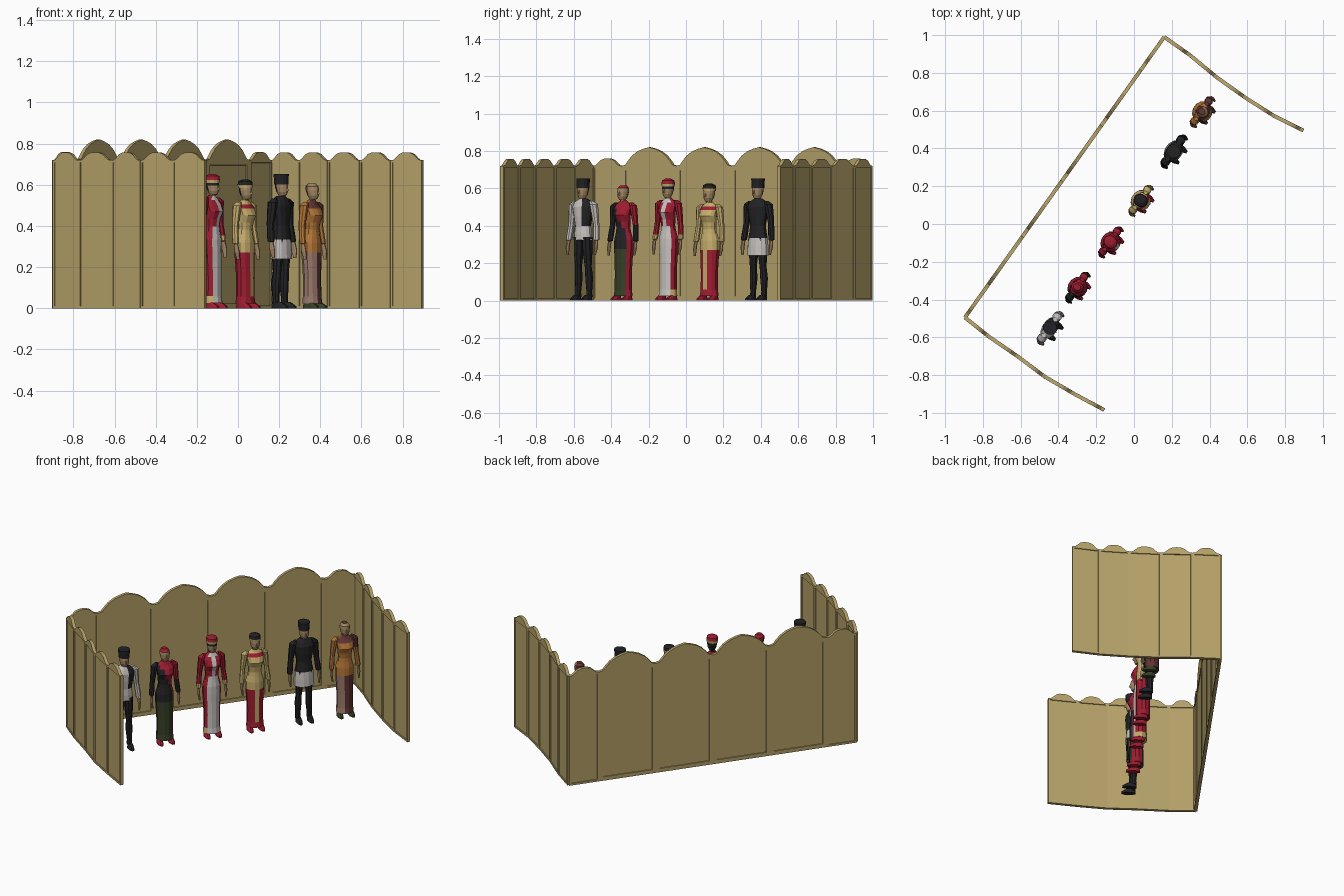
import bpy, bmesh, math
from mathutils import Vector

if "Cube" in bpy.data.objects:
    bpy.data.objects.remove(bpy.data.objects["Cube"])

COLOURS = {
    "wall_tan": (0.46, 0.355, 0.14), "skin": (0.36, 0.235, 0.125),
    "black": (0.016, 0.016, 0.018), "white": (0.56, 0.53, 0.51),
    "red": (0.34, 0.012, 0.03), "gold": (0.56, 0.42, 0.15),
    "dark_green": (0.035, 0.05, 0.02), "orange": (0.46, 0.18, 0.04),
    "maroon": (0.12, 0.035, 0.035), "dusty_pink": (0.32, 0.19, 0.15)}
NAMES = list(COLOURS)
MATS = []
for n, c in COLOURS.items():
    m = bpy.data.materials.new(n)
    m.diffuse_color = (*c, 1)
    m.use_nodes = True
    m.node_tree.nodes["Principled BSDF"].inputs["Base Color"].default_value = m.diffuse_color
    MATS.append(m)


def finish(name, bm, rule, loc=(0, 0, 0), rot=0.0):
    """Turn bm into an object; rule is a colour name or a function of the face centre."""
    bmesh.ops.recalc_face_normals(bm, faces=bm.faces)
    used = []
    for f in bm.faces:
        col = rule if isinstance(rule, str) else rule(*f.calc_center_median())
        if col not in used:
            used.append(col)
        f.material_index = used.index(col)
    me = bpy.data.meshes.new(name)
    bm.to_mesh(me)
    bm.free()
    for col in used:
        me.materials.append(MATS[NAMES.index(col)])
    ob = bpy.data.objects.new(name, me)
    ob.location, ob.rotation_euler = loc, (0, 0, rot)
    bpy.context.collection.objects.link(ob)


# ---------------------------------------------------------------- walls
T, H = 0.02, 0.72
ROUND = [(0, 0), (.1, .05), (.17, .3), (.27, .75), (.38, .95), (.5, 1)]
OGEE = [(0, 0), (.07, .06), (.11, .25), (.19, .55), (.29, .78), (.4, .92), (.5, 1)]


def panel(name, p0, p1, shape, rise, margin):
    p0, p1 = Vector(p0), Vector(p1)
    d = p1 - p0
    L = d.length
    bm = bmesh.new()
    # slab with a recessed field on both sides
    lo = [bm.verts.new((x, y, 0)) for x, y in ((0, -T/2), (L, -T/2), (L, T/2), (0, T/2))]
    hi = [bm.verts.new((v.co.x, v.co.y, H)) for v in lo]
    bm.faces.new(lo)
    bm.faces.new(hi)
    sides = [bm.faces.new((lo[i], lo[(i+1) % 4], hi[(i+1) % 4], hi[i])) for i in range(4)]
    bmesh.ops.recalc_face_normals(bm, faces=bm.faces)
    big = [sides[0], sides[2]]
    bmesh.ops.inset_individual(bm, faces=big, thickness=margin, depth=0)
    bmesh.ops.inset_individual(bm, faces=big, thickness=0.001, depth=-0.005)
    # arched crest
    prof = shape + [(1 - t, h) for t, h in reversed(shape[:-1])]
    a = [bm.verts.new((t*L, -T/2, H + h*rise)) for t, h in prof]
    b = [bm.verts.new((t*L, T/2, H + h*rise)) for t, h in prof]
    bm.faces.new(a)
    bm.faces.new(b)
    for i in range(len(prof) - 1):
        bm.faces.new((a[i], a[i+1], b[i+1], b[i]))
    finish(name, bm, "wall_tan", (p0.x, p0.y, 0), math.atan2(d.y, d.x))


A, B = Vector((-0.895, -0.495)), Vector((0.16, 0.99))
cuts = [0, .105, .302, .5, .698, .895, 1]
for i in range(6):
    small = i in (0, 5)
    panel(f"back_panel_{i+1}", A.lerp(B, cuts[i]), A.lerp(B, cuts[i+1]),
          ROUND if small else OGEE, 0.04 if small else 0.1, 0.018 if small else 0.035)
wings = {"left": [(-.895, -.495), (-.77, -.595), (-.61, -.705), (-.47, -.81), (-.315, -.9), (-.157, -.985)],
         "right": [(.16, .99), (.295, .895), (.44, .775), (.595, .665), (.745, .57), (.897, .495)]}
for side, pts in wings.items():
    for i in range(5):
        panel(f"{side}_wing_panel_{i+1}", pts[i], pts[i+1], ROUND, 0.038, 0.015)

# ---------------------------------------------------------------- figures
ROT = math.radians(54.6)


def loft(name, fig, rings, rule, n=12, mirror=False):
    """Skin rings (x, y, z, rx, ry); the figure faces local -y."""
    loc, s = fig
    for sgn in ((-1, 1) if mirror else (1,)):
        bm = bmesh.new()
        loops = []
        for x, y, z, rx, ry in rings:
            ang = [2*math.pi*(k + .5)/n + math.pi/2 for k in range(n)]
            loops.append([bm.verts.new((sgn*x + rx*math.cos(t), y + ry*math.sin(t), z*s)) for t in ang])
        for p, q in zip(loops, loops[1:]):
            for k in range(n):
                bm.faces.new((p[k], p[(k+1) % n], q[(k+1) % n], q[k]))
        bm.faces.new(loops[0])
        bm.faces.new(loops[-1])
        suffix = {-1: "_a", 1: "_b"}[sgn] if mirror else ""
        finish(name + suffix, bm, rule, loc, ROT)


HEAD = [(0, .002, .515, .017, .017), (0, 0, .545, .017, .018), (0, -.008, .547, .017, .02),
        (0, -.006, .565, .026, .03), (0, -.002, .59, .03, .035), (0, 0, .61, .029, .034),
        (0, .002, .625, .017, .02)]
TALL_HAT = [(0, 0, .602, .033, .037), (0, 0, .615, .033, .037), (0, 0, .652, .036, .039)]
LOW_HAT = [(0, 0, .603, .033, .037), (0, 0, .618, .035, .039), (0, 0, .636, .032, .036), (0, 0, .645, .015, .018)]
TORSO_M = [(0, 0, .325, .054, .038), (0, 0, .36, .052, .038), (0, 0, .4, .047, .034), (0, 0, .45, .056, .039),
           (0, 0, .5, .067, .04), (0, .002, .525, .058, .032), (0, .003, .545, .022, .022)]
TORSO_F = [(0, 0, .39, .04, .032), (0, -.002, .43, .044, .036), (0, -.012, .465, .05, .043),
           (0, -.004, .5, .055, .036), (0, .002, .52, .047, .027), (0, .003, .542, .019, .019)]
SKIRT = [(0, -.002, .025, .054, .045), (0, 0, .06, .051, .042), (0, 0, .15, .05, .041), (0, .002, .22, .053, .043),
         (0, .004, .28, .057, .046), (0, .004, .33, .056, .045), (0, .002, .37, .045, .037), (0, 0, .4, .04, .032)]
TUNIC = [(0, 0, .24, .064, .047), (0, 0, .29, .062, .045), (0, 0, .335, .058, .041), (0, 0, .37, .05, .037)]
LEG = [(.036, .006, .02, .016, .02), (.036, .006, .05, .015, .018), (.034, .008, .12, .02, .025),
       (.032, .002, .18, .018, .022), (.029, 0, .26, .025, .031), (.027, 0, .34, .027, .036)]
SHOE = [(.036, -.018, 0, .018, .046), (.036, -.018, .01, .017, .045), (.036, -.004, .03, .014, .026)]
ARM = [(.052, .003, .533, .01, .014), (.068, .003, .515, .022, .026), (.076, .006, .45, .019, .022),
       (.081, .007, .41, .016, .019), (.088, 0, .35, .017, .019), (.09, -.004, .325, .016, .018),
       (.091, -.006, .322, .01, .012), (.093, -.012, .285, .008, .016), (.089, -.018, .245, .005, .009)]
NOSE = [(0, -.037, .57, .006, .008), (0, -.034, .592, .003, .004)]


def sleeves(c):
    return lambda x, y, z: c if z > .319 else "skin"


def head(hair):
    return lambda x, y, z: hair if z > .535 and (y > .008 or z > .603) else "skin"


def figure(i, xy, s, male, torso, lower, arm, hair, hat, shoe, tunic=None):
    fig, p = ((*xy, 0), s), f"figure_{i}_"
    loft(p + "head", fig, HEAD, head(hair))
    loft(p + "nose", fig, NOSE, "skin", 3)
    loft(p + "torso", fig, TORSO_M if male else TORSO_F, torso)
    arms = ARM if male else [(x*.93, y, z, rx*.9, ry*.9) for x, y, z, rx, ry in ARM]
    loft(p + "arm", fig, arms, arm, 8, True)
    loft(p + "shoe", fig, SHOE, shoe, 8, True)
    if male:
        loft(p + "leg", fig, LEG, lower, 8, True)
    else:
        loft(p + "skirt", fig, SKIRT, lower)
    if tunic:
        loft(p + "tunic", fig, TUNIC, tunic)
    if hat:
        loft(p + "hat", fig, *hat)


# man in white shirt with a black half waistcoat
figure(1, (-.445, -.55), 1, True,
       lambda x, y, z: "black" if (x > .012 and z > .4) or (y > .02 and z > .4 and x > -.02) else "white",
       "black", sleeves("white"), "black", (TALL_HAT, "black"), "black")
# woman in black and green with a red shawl over one shoulder
figure(2, (-.3, -.335), .985, False,
       lambda x, y, z: "red" if x > -.01 - (z - .45)*.5 or y > .02 else "black",
       lambda x, y, z: "red" if x > .035 or (y > .03 and z > .2) else ("dark_green" if z < .27 else "black"),
       lambda x, y, z: "skin" if z < .314 else ("red" if x > 0 and z > .38 else "black"),
       "red", None, "red")
# red robe with a white front panel
figure(3, (-.125, -.095), 1.01, False,
       lambda x, y, z: "white" if y < -.01 and abs(x) < .02 else "red",
       lambda x, y, z: "white" if y < -.015 and abs(x) < .03 else ("gold" if z < .06 else "red"),
       lambda x, y, z: "skin" if z < .323 else ("gold" if z < .35 else "red"),
       "black", (LOW_HAT, lambda x, y, z: "gold" if z < .62 else "red"), "red")
# gold dress with red collar and red skirt panels
figure(4, (.035, .125), .97, False,
       lambda x, y, z: "red" if .475 < z < .515 else "gold",
       lambda x, y, z: "red" if z < .25 and (abs(x) > .02 or y > 0 or z < .05) else "gold",
       lambda x, y, z: "skin" if z < .309 else "gold",
       "black", (LOW_HAT, lambda x, y, z: "red" if z < .592 else ("black" if z > .6 else "gold")), "red")
# man in black coat over a white skirted shirt
figure(5, (.21, .385), 1, True, "black", "black", sleeves("black"), "black",
       (TALL_HAT, "black"), "black",
       lambda x, y, z: "black" if z > .335 else "white")
# orange dress with maroon scarf and apron
figure(6, (.36, .595), .97, False,
       lambda x, y, z: "maroon" if z > .49 and y < 0 else "orange",
       lambda x, y, z: ("maroon" if x > -.02 else "dusty_pink") if z < .245 else "orange",
       lambda x, y, z: "skin" if z < .309 else ("maroon" if x > 0 and z > .46 else "orange"),
       "maroon", None, "dark_green")
